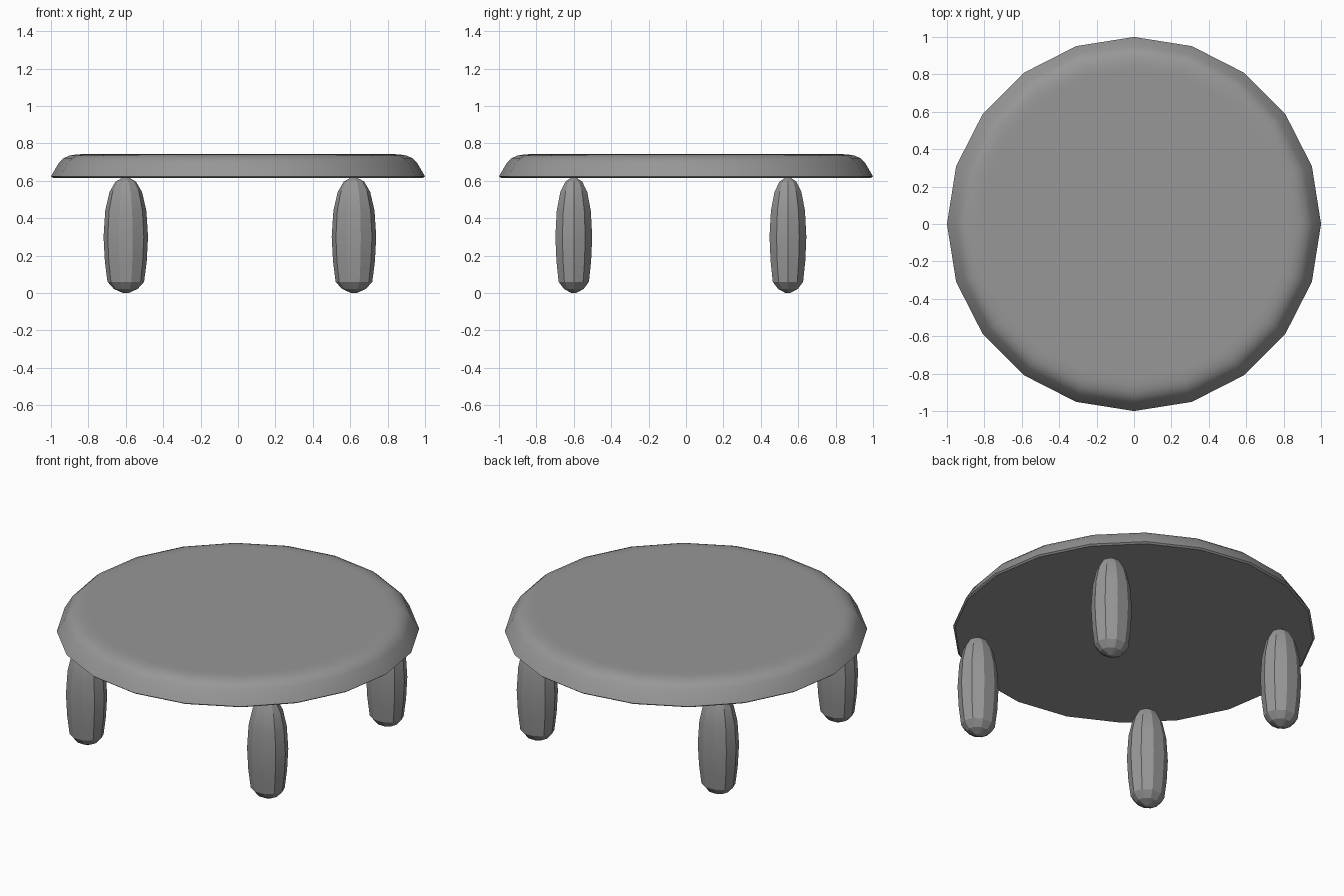
import bpy, bmesh
from math import cos, sin, pi

if "Cube" in bpy.data.objects:
    bpy.data.objects.remove(bpy.data.objects["Cube"])

# Dark grey finish for all parts
grey = bpy.data.materials.new("dark_grey")
grey.diffuse_color = (0.31, 0.31, 0.31, 1)
grey.use_nodes = True
grey.node_tree.nodes["Principled BSDF"].inputs["Base Color"].default_value = grey.diffuse_color


def lathe(name, profile, sides, loc=(0, 0), squash=1.0):
    """Stack n-sided rings of (radius, z), capped at both ends."""
    bm = bmesh.new()
    rings = []
    for r, z in profile:
        rings.append([bm.verts.new((r * cos(2 * pi * i / sides),
                                    r * squash * sin(2 * pi * i / sides), z))
                      for i in range(sides)])
    for a, b in zip(rings, rings[1:]):
        for i in range(sides):
            j = (i + 1) % sides
            bm.faces.new((a[i], a[j], b[j], b[i]))
    bm.faces.new(rings[0][::-1])
    bm.faces.new(rings[-1])
    mesh = bpy.data.meshes.new(name)
    bm.to_mesh(mesh)
    bm.free()
    mesh.materials.append(grey)
    ob = bpy.data.objects.new(name, mesh)
    ob.location = (loc[0], loc[1], 0)
    bpy.context.collection.objects.link(ob)
    return ob


def smooth(ob, angle):
    bpy.ops.object.select_all(action='DESELECT')
    ob.select_set(True)
    bpy.context.view_layer.objects.active = ob
    bpy.ops.object.shade_smooth_by_angle(angle=angle)


# Round top with a sloped, softened rim
top = lathe("table_top", [(0.99, 0.616), (1.0, 0.624), (0.955, 0.70), (0.93, 0.722),
                          (0.90, 0.735), (0.87, 0.740), (0.84, 0.742), (0.82, 0.742)], 20)
smooth(top, 0.5)

# Four bullet-shaped legs
leg_profile = [(0.015, 0.0), (0.064, 0.022), (0.098, 0.06), (0.112, 0.17), (0.119, 0.30),
               (0.110, 0.44), (0.087, 0.54), (0.055, 0.595), (0.015, 0.618)]
for side, x in (("left", -0.60), ("right", 0.62)):
    for end, y in (("front", -0.60), ("back", 0.545)):
        leg = lathe(f"{end}_{side}_leg", leg_profile, 10, (x, y), 0.87)
        smooth(leg, 0.3)
